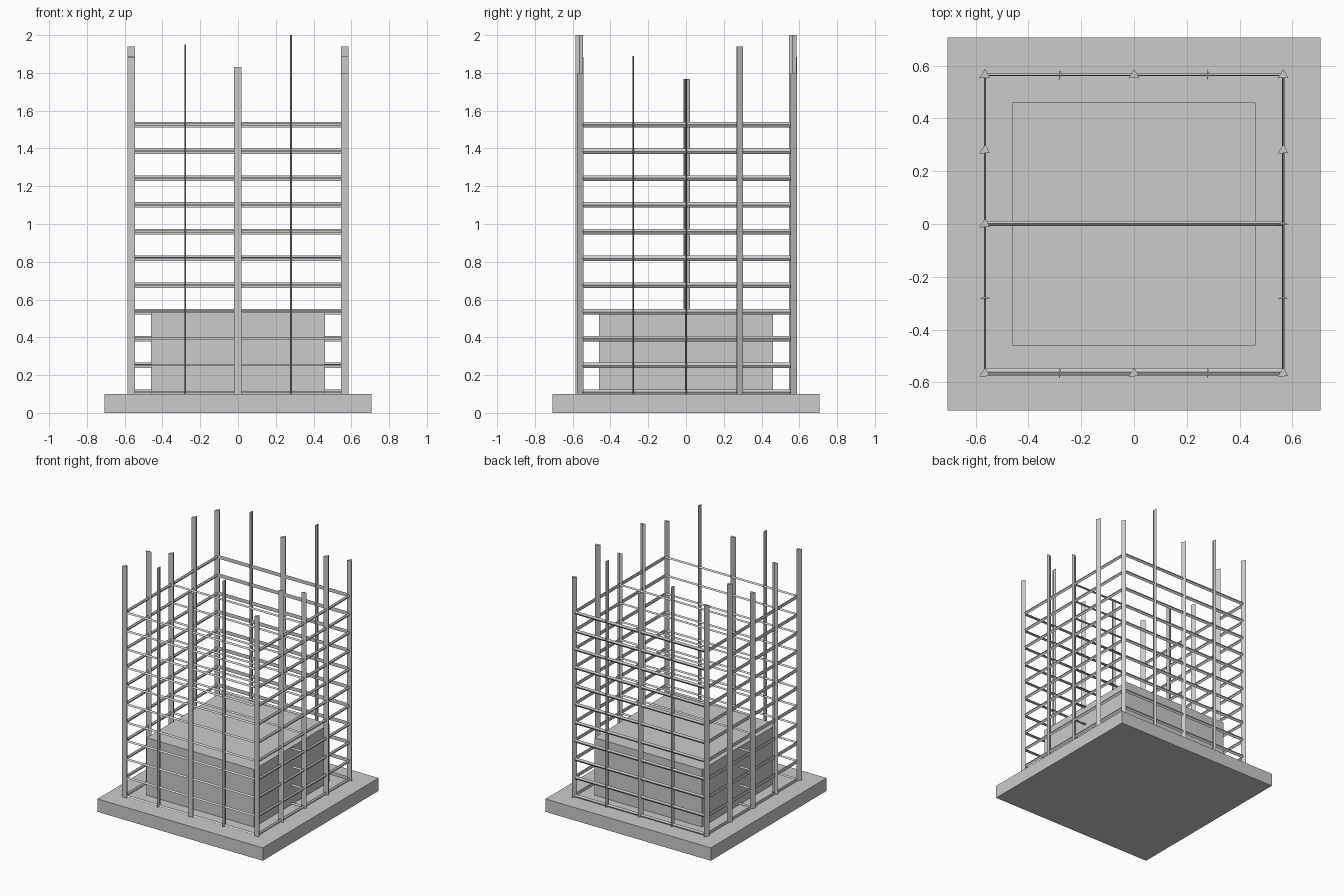
import bpy, bmesh
from mathutils import Vector

if "Cube" in bpy.data.objects:
    bpy.data.objects.remove(bpy.data.objects["Cube"])


def prism(name, start, end, u, v, profile):
    """Extrude a small (u, v) profile from start to end."""
    start, end, u, v = map(Vector, (start, end, u, v))
    bm = bmesh.new()
    rings = [[bm.verts.new(p + u * a + v * b) for a, b in profile] for p in (start, end)]
    n = len(profile)
    for i in range(n):
        j = (i + 1) % n
        bm.faces.new((rings[0][i], rings[0][j], rings[1][j], rings[1][i]))
    bm.faces.new(rings[0][::-1])
    bm.faces.new(rings[1])
    bmesh.ops.recalc_face_normals(bm, faces=bm.faces)
    mesh = bpy.data.meshes.new(name)
    bm.to_mesh(mesh)
    bm.free()
    obj = bpy.data.objects.new(name, mesh)
    bpy.context.collection.objects.link(obj)
    return obj


def block(name, half, z0, z1):
    square = [(-half, -half), (half, -half), (half, half), (-half, half)]
    return prism(name, (0, 0, z0), (0, 0, z1), (1, 0, 0), (0, 1, 0), square)


X, Y, Z = (1, 0, 0), (0, 1, 0), (0, 0, 1)
R = 0.565          # cage half width
BASE = 0.10        # top of the slab
TRI = [(-0.021, -0.013), (0.019, -0.011), (0.001, 0.022)]   # stout three-sided rod
BLADE = [(-0.021, -0.004), (0.021, -0.001), (0.0, 0.005)]   # thin three-sided rod
HOOP = [(-0.014, -0.004), (0.014, -0.003), (0.0, 0.005)]    # hoop bar section

# Concrete footing and core
block("footing_slab", 0.707, 0.0, BASE)
block("concrete_core", 0.46, BASE, 0.545)


def post(x, y, top, profile, u, v):
    prism("upright_bar", (x, y, BASE), (x, y, top), u, v, profile)


# Upright bars: corners
for sx, top in ((-1, 1.885), (1, 1.80)):
    for sy in (-1, 1):
        post(sx * R, sy * R, top, TRI, X, Y)

# Upright bars: front and back rows
for sy in (-1, 1):
    post(-0.28, sy * R, 1.95, BLADE, Y, X)
    post(0, sy * R, 1.83, TRI, X, Y)
    post(0.28, sy * R, 2.0, BLADE, Y, X)

# Upright bars: left and right rows
for sx in (-1, 1):
    post(sx * R, -0.28, 1.89, BLADE, X, Y)
    post(sx * R, 0, 1.767, TRI if sx < 0 else BLADE, X, Y)
    post(sx * R, 0.28, 1.94, TRI, X, Y)

# Horizontal hoops with a cross tie at each level
for i in range(11):
    z = 0.11 + i * 0.1416
    prism("hoop_front", (-R, -0.56, z), (R, -0.56, z), Y, Z, HOOP)
    prism("hoop_back", (-R, R, z), (R, R, z), Z, Y, HOOP)
    for sx, side in ((-1, "left"), (1, "right")):
        prism("hoop_" + side, (sx * R, -R, z), (sx * R, R, z), Z, X, HOOP)
    prism("cross_tie", (-R, 0.002, z), (R, 0.002, z), Y, Z,
          [(-0.01, -0.004), (0.01, -0.003), (0.0, 0.006)])
